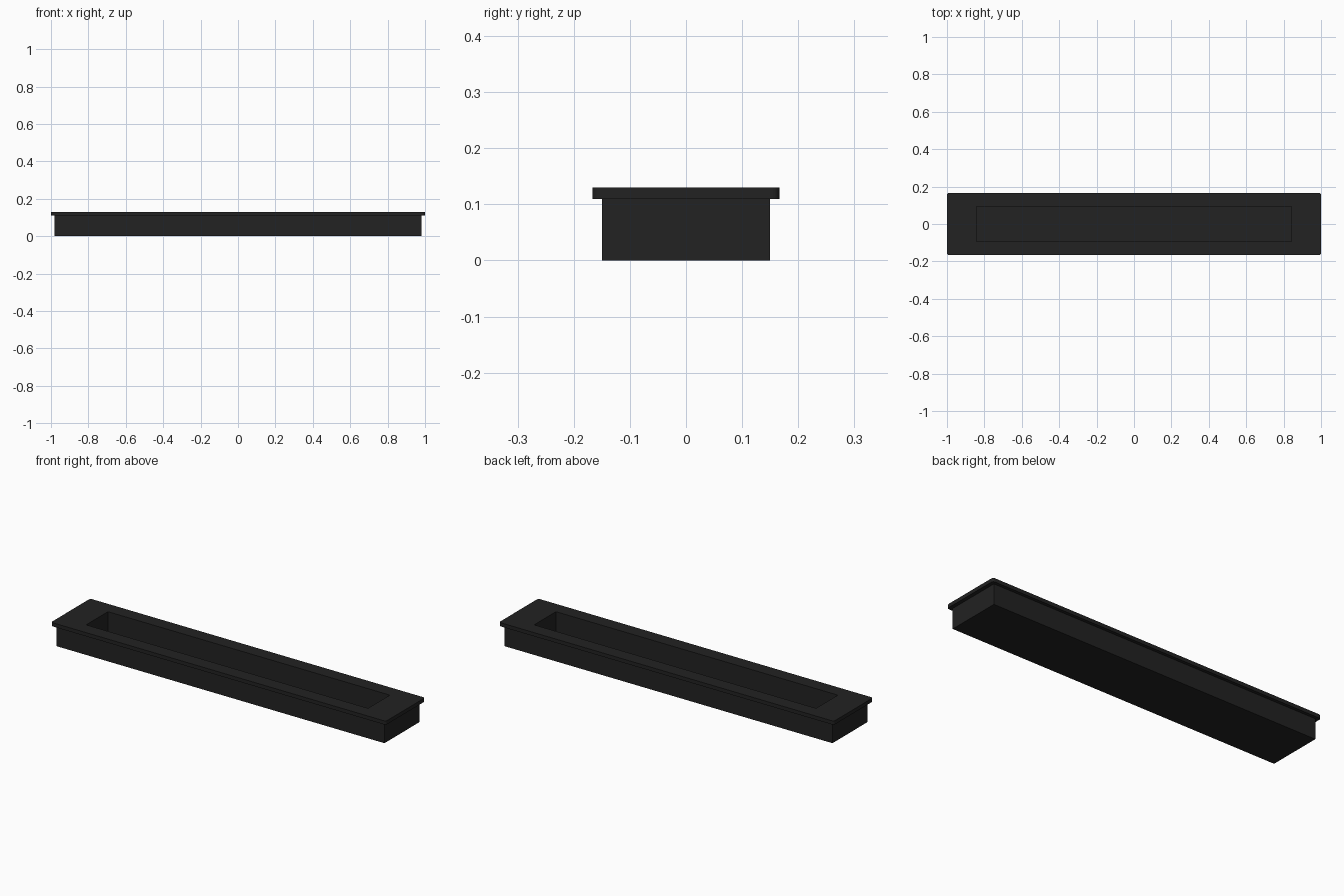
import bpy
import bmesh

cube = bpy.data.objects.get("Cube")
if cube:
    bpy.data.objects.remove(cube, do_unlink=True)

black = bpy.data.materials.new("matte black")
black.use_nodes = True
colour = (0.016, 0.016, 0.016, 1)
black.diffuse_color = colour
black.node_tree.nodes["Principled BSDF"].inputs["Base Color"].default_value = colour


def rect_loops(name, loops, closed, corner=0.0):
    """Join rectangles (half x, half y, z) into a ring, or cap both ends."""
    bm = bmesh.new()
    rings = [[bm.verts.new((sx * hx, sy * hy, z))
              for sx, sy in ((-1, -1), (1, -1), (1, 1), (-1, 1))]
             for hx, hy, z in loops]
    pairs = list(zip(rings, rings[1:]))
    if closed:
        pairs.append((rings[-1], rings[0]))
    else:
        bm.faces.new(rings[0])
        bm.faces.new(rings[-1])
    for a, b in pairs:
        for i in range(4):
            j = (i + 1) % 4
            bm.faces.new((a[i], a[j], b[j], b[i]))
    # Round the outer upright corners
    if corner:
        uprights = [bm.edges.get((a, b)) for a, b in zip(rings[0], rings[1])]
        bmesh.ops.bevel(bm, geom=uprights, offset=corner, segments=4,
                        profile=0.5, affect='EDGES')
    bmesh.ops.recalc_face_normals(bm, faces=bm.faces)
    mesh = bpy.data.meshes.new(name)
    bm.to_mesh(mesh)
    bm.free()
    mesh.materials.append(black)
    obj = bpy.data.objects.new(name, mesh)
    bpy.context.collection.objects.link(obj)
    return obj


HOLE = (0.842, 0.093)
BODY = (0.98, 0.15)
RIM = (1.0, 0.167)
BASE_TOP, TOP, FLOOR = 0.11, 0.13, 0.02

# Tray body with a deep rectangular trough
rect_loops("tray_body", [(*BODY, 0), (*BODY, BASE_TOP),
                         (*HOLE, BASE_TOP), (*HOLE, FLOOR)], closed=False)

# Overhanging flat rim around the opening
rect_loops("top_rim", [(*RIM, BASE_TOP), (*RIM, TOP),
                       (*HOLE, TOP), (*HOLE, BASE_TOP)], closed=True, corner=0.012)
